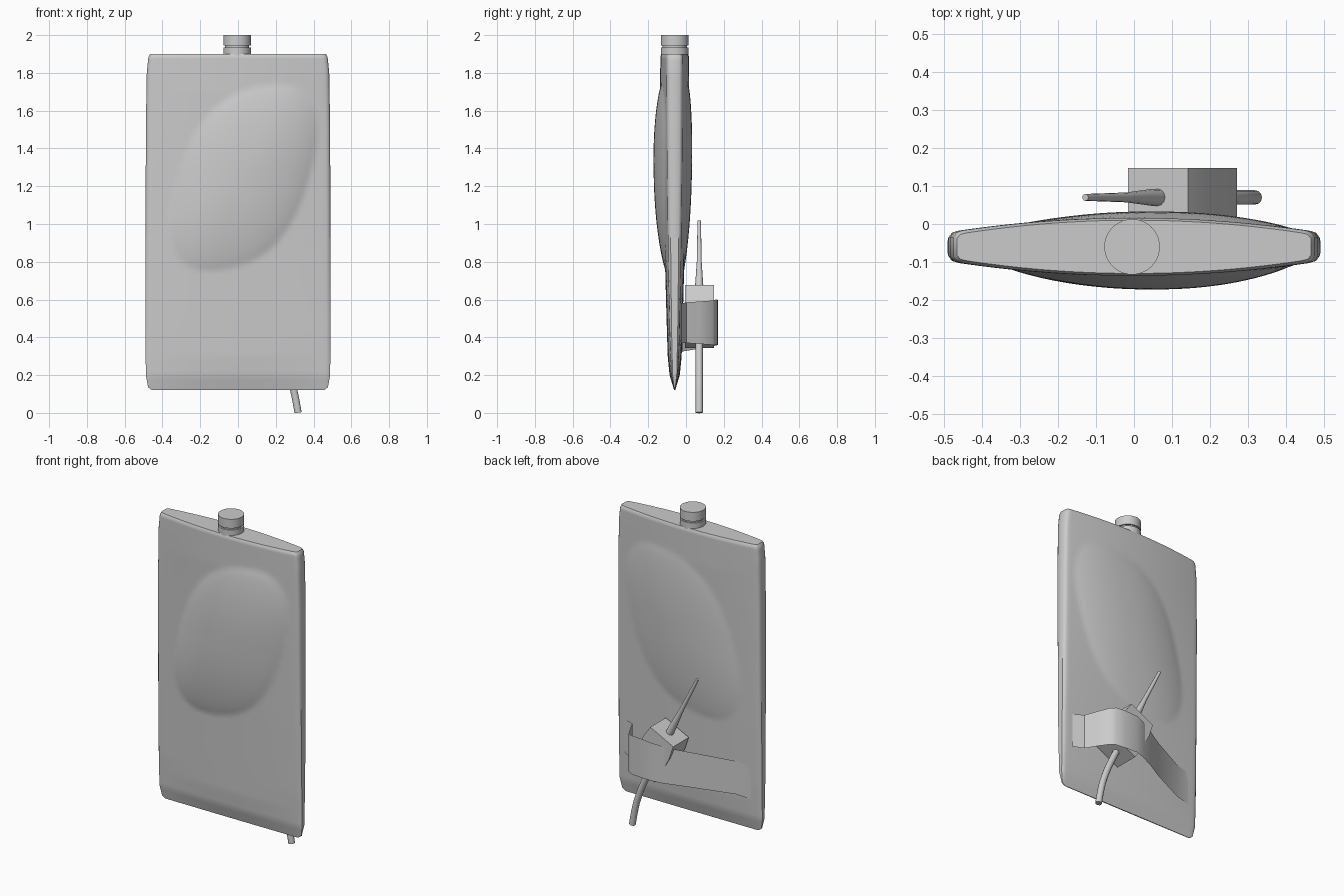
import bpy, math

if "Cube" in bpy.data.objects:
    bpy.data.objects.remove(bpy.data.objects["Cube"])

YC = -0.06  # mid plane of the pouch


def lerp(table, t):
    """Piecewise linear lookup in a list of (t, value)."""
    for (a, va), (b, vb) in zip(table, table[1:]):
        if t <= b:
            return va + (vb - va) * max(0.0, (t - a) / (b - a))
    return table[-1][1]


def make(name, verts, faces, angle=35):
    me = bpy.data.meshes.new(name)
    me.from_pydata(verts, [], faces)
    ob = bpy.data.objects.new(name, me)
    bpy.context.collection.objects.link(ob)
    smooth(ob, angle)
    return ob


def smooth(ob, angle=35):
    bpy.ops.object.select_all(action='DESELECT')
    bpy.context.view_layer.objects.active = ob
    ob.select_set(True)
    bpy.ops.object.shade_smooth_by_angle(angle=math.radians(angle))


def loft(name, rings, angle=35):
    """Skin closed rings of equal length and cap both ends."""
    n = len(rings[0])
    verts = [p for r in rings for p in r]
    faces = [(k * n + i, k * n + (i + 1) % n, (k + 1) * n + (i + 1) % n, (k + 1) * n + i)
             for k in range(len(rings) - 1) for i in range(n)]
    faces += [tuple(range(n - 1, -1, -1)), tuple(range((len(rings) - 1) * n, len(rings) * n))]
    return make(name, verts, faces, angle)


# Pouch: half width, centre half thickness and side half thickness along z
WIDTH = [(0.12, 0.455), (0.135, 0.476), (0.2, 0.488), (0.5, 0.49), (1.5, 0.488), (1.8, 0.483), (1.88, 0.475), (1.9, 0.466)]
MID = [(0.12, 0.003), (0.2, 0.027), (0.3, 0.037), (0.5, 0.043), (0.75, 0.05), (1.25, 0.064), (1.7, 0.077), (1.885, 0.076), (1.9, 0.07)]
SIDE = [(0.12, 0.002), (0.2, 0.018), (0.4, 0.026), (0.8, 0.034), (1.3, 0.04), (1.885, 0.043), (1.9, 0.036)]


def bulge(x, z, amp):
    v = (z - 1.245) / 0.48
    u = (x - 0.03 - 0.09 * v) / 0.345
    r = (abs(u) ** 2.5 + abs(v) ** 2.5 - 0.35 * u * v * (abs(u * v) < 1)) ** 0.4 if u or v else 0
    return amp * max(0.0, 1 - r ** 2.2) ** 0.85


NX = 48
rings = []
levels = [0.12, 0.135, 0.15, 0.175] + [0.2 + 1.66 * i / 78 for i in range(79)] + [1.875, 1.885, 1.895, 1.9]
for z in levels:
    w, m, s = lerp(WIDTH, z), lerp(MID, z), lerp(SIDE, z)
    ring = []
    for sgn, amp in ((-1, 0.047), (1, 0.027)):
        for i in range(NX + 1):
            t = -1 + 2 * i / NX
            x = -sgn * t * (w - 0.022)
            y = s + (m - s) * (1 - abs(t) ** 2.0) + bulge(x, z, amp)
            ring.append((x, YC + sgn * y, z))
        # rounded side edge
        for dx, f in ((0.009, 0.9), (0.0, 0.6)):
            ring.append((-sgn * (w - dx), YC + sgn * s * f, z))
        for dx, f in ((0.0, 0.6), (0.009, 0.9)):
            ring.append((-sgn * (w - dx), YC - sgn * s * f, z))
    rings.append(ring)
loft("pouch", rings, 40)


# Spout and screw cap
def cylinder(name, r, z0, z1):
    bpy.ops.mesh.primitive_cylinder_add(vertices=40, radius=r, depth=z1 - z0,
                                        location=(-0.005, YC, (z0 + z1) / 2))
    ob = bpy.context.object
    ob.name = name
    smooth(ob)


cylinder("spout_neck", 0.064, 1.86, 1.96)
cylinder("spout_collar", 0.073, 1.885, 1.934)
cylinder("screw_cap", 0.073, 1.944, 2.0)

# Valve body: tilted block with slightly tapered ends, run along y
ca, sa = math.cos(math.radians(27)), math.sin(math.radians(27))
profile = [(-0.088, 0.143), (0.088, 0.143), (0.1, 0.06), (0.1, -0.06),
           (0.088, -0.143), (-0.088, -0.143), (-0.1, -0.06), (-0.1, 0.06)]
loft("valve_body", [[(0.128 + a * ca - b * sa, y, 0.51 + a * sa + b * ca) for a, b in profile]
                    for y in (-0.005, 0.147)], 45)


# Round tubes swept along short paths
def tube(name, pts, kind):
    cu = bpy.data.curves.new(name, 'CURVE')
    cu.dimensions = '3D'
    cu.bevel_depth = 1.0
    cu.bevel_resolution = 4
    cu.use_fill_caps = True
    cu.resolution_u = 8
    sp = cu.splines.new(kind)
    sp.points.add(len(pts) - 1)
    for p, (x, z, r) in zip(sp.points, pts):
        p.co = (x, 0.07, z, 1)
        p.radius = r
    if kind == 'NURBS':
        sp.order_u = 3
        sp.use_endpoint_u = True
    ob = bpy.data.objects.new(name, cu)
    bpy.context.collection.objects.link(ob)
    bpy.ops.object.select_all(action='DESELECT')
    bpy.context.view_layer.objects.active = ob
    ob.select_set(True)
    bpy.ops.object.convert(target='MESH')
    smooth(bpy.context.object)


tube("hose", [(x, z, 0.019) for x, z in
              ((0.165, 0.43), (0.225, 0.31), (0.268, 0.21), (0.3, 0.11), (0.318, 0.001))], 'NURBS')
tube("nozzle", [(0.08, 0.6, 0.023), (0.045, 0.67, 0.022), (-0.02, 0.8, 0.013), (-0.128, 1.016, 0.009)], 'POLY')

# Strap over the valve: (x, y, bottom z, top z)
path = [(0.43, -0.025, 0.37, 0.58), (0.365, 0.002, 0.37, 0.585), (0.33, 0.075, 0.365, 0.59),
        (0.295, 0.14, 0.36, 0.595), (0.265, 0.16, 0.36, 0.6), (0.2, 0.167, 0.36, 0.6),
        (0.12, 0.17, 0.36, 0.595), (0.06, 0.154, 0.355, 0.585), (-0.02, 0.12, 0.35, 0.57),
        (-0.12, 0.07, 0.34, 0.555), (-0.33, -0.018, 0.325, 0.53), (-0.42, -0.03, 0.315, 0.515)]
verts = [(x, y, z) for x, y, b, t in path for z in (b, t)]
make("strap", verts, [(2 * i, 2 * i + 1, 2 * i + 3, 2 * i + 2) for i in range(len(path) - 1)], 30)
